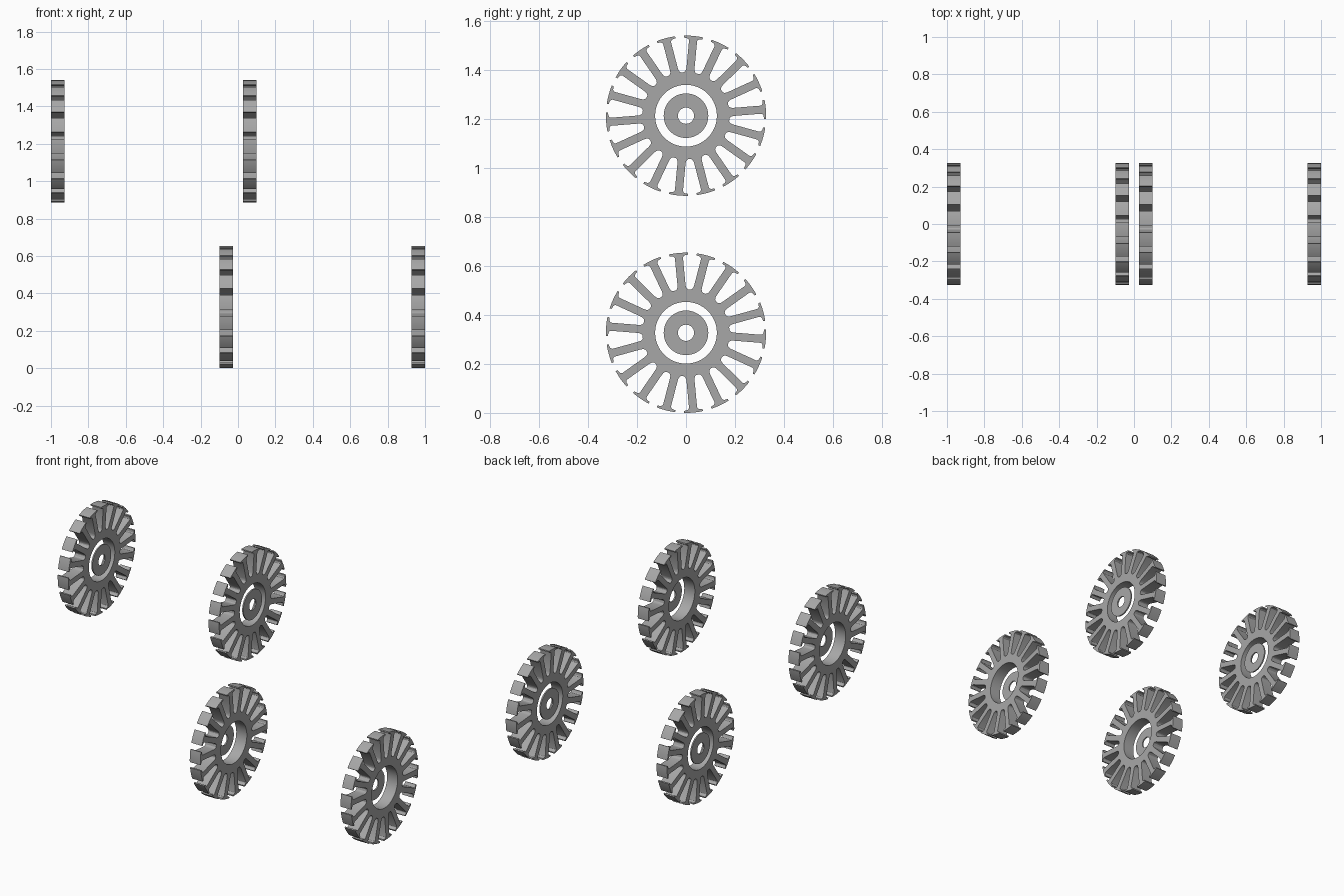
import bpy
from math import sin, cos, pi, radians

if "Cube" in bpy.data.objects:
    bpy.data.objects.remove(bpy.data.objects["Cube"])

R = 0.327          # outer radius
HALF = 0.036       # half the wheel thickness
TEETH = 18
PHASE = radians(4.6)


def circle(r, n=64):
    return [(r * cos(2 * pi * i / n), r * sin(2 * pi * i / n)) for i in range(n)]


def plate(name, loops, half):
    """Extrude flat outlines (first = outside, rest = holes) into a mesh."""
    cu = bpy.data.curves.new(name, 'CURVE')
    cu.dimensions = '2D'
    cu.fill_mode = 'BOTH'
    cu.extrude = half
    for pts in loops:
        sp = cu.splines.new('POLY')
        sp.points.add(len(pts) - 1)
        for p, (x, y) in zip(sp.points, pts):
            p.co = (x, y, 0, 1)
        sp.use_cyclic_u = True
    ob = bpy.data.objects.new(name, cu)
    bpy.context.collection.objects.link(ob)
    bpy.ops.object.select_all(action='DESELECT')
    ob.select_set(True)
    bpy.context.view_layer.objects.active = ob
    bpy.ops.object.convert(target='MESH')
    ob = bpy.context.view_layer.objects.active
    bpy.ops.object.shade_smooth_by_angle(angle=radians(25))
    ob.data.materials.clear()
    ob.data.materials.append(steel)
    return ob


def toothed_outline():
    # half a tooth as (radius, sideways) from slot root to flange end
    half = [(0.176, 0.025), (0.180, 0.0205), (0.187, 0.0175), (0.195, 0.0165),
            (0.306, 0.0165), (0.311, 0.0185), (0.315, 0.024), (0.317, 0.038)]
    arc = [(R * cos(a), R * sin(a)) for a in (radians(6.8 * k / 3) for k in range(-3, 4))]
    tooth = [(r, -s) for r, s in half] + arc + [(r, s) for r, s in reversed(half)]
    pts = []
    for i in range(TEETH):
        a = PHASE + 2 * pi * i / TEETH
        c, s = cos(a), sin(a)
        pts += [(x * c - y * s, x * s + y * c) for x, y in tooth]
    return pts


# Dark grey metal
steel = bpy.data.materials.new("dark_steel")
steel.diffuse_color = (0.39, 0.39, 0.39, 1)
steel.use_nodes = True
steel.node_tree.nodes["Principled BSDF"].inputs["Base Color"].default_value = steel.diffuse_color

# Master parts: toothed ring and thin bearing disc flush with one face
ring = plate("toothed_ring", [toothed_outline(), circle(0.126)], HALF)
disc_half = 0.004
disc = plate("hub_disc", [circle(0.091), circle(0.033, 40)], disc_half)
for v in disc.data.vertices:
    v.co.z += HALF - disc_half

# Upper pair faces +x, lower pair is turned around to face -x
places = [(-0.964, 1.213, 90), (0.064, 1.213, 90),
          (-0.064, R, 270), (0.964, R, 270)]
for i, (x, z, turn) in enumerate(places):
    for master in (ring, disc):
        ob = master
        if i:
            ob = bpy.data.objects.new(f"{master.name}_{i + 1}", master.data)
            bpy.context.collection.objects.link(ob)
        ob.location = (x, 0, z)
        ob.rotation_euler = (radians(90), 0, radians(turn))
